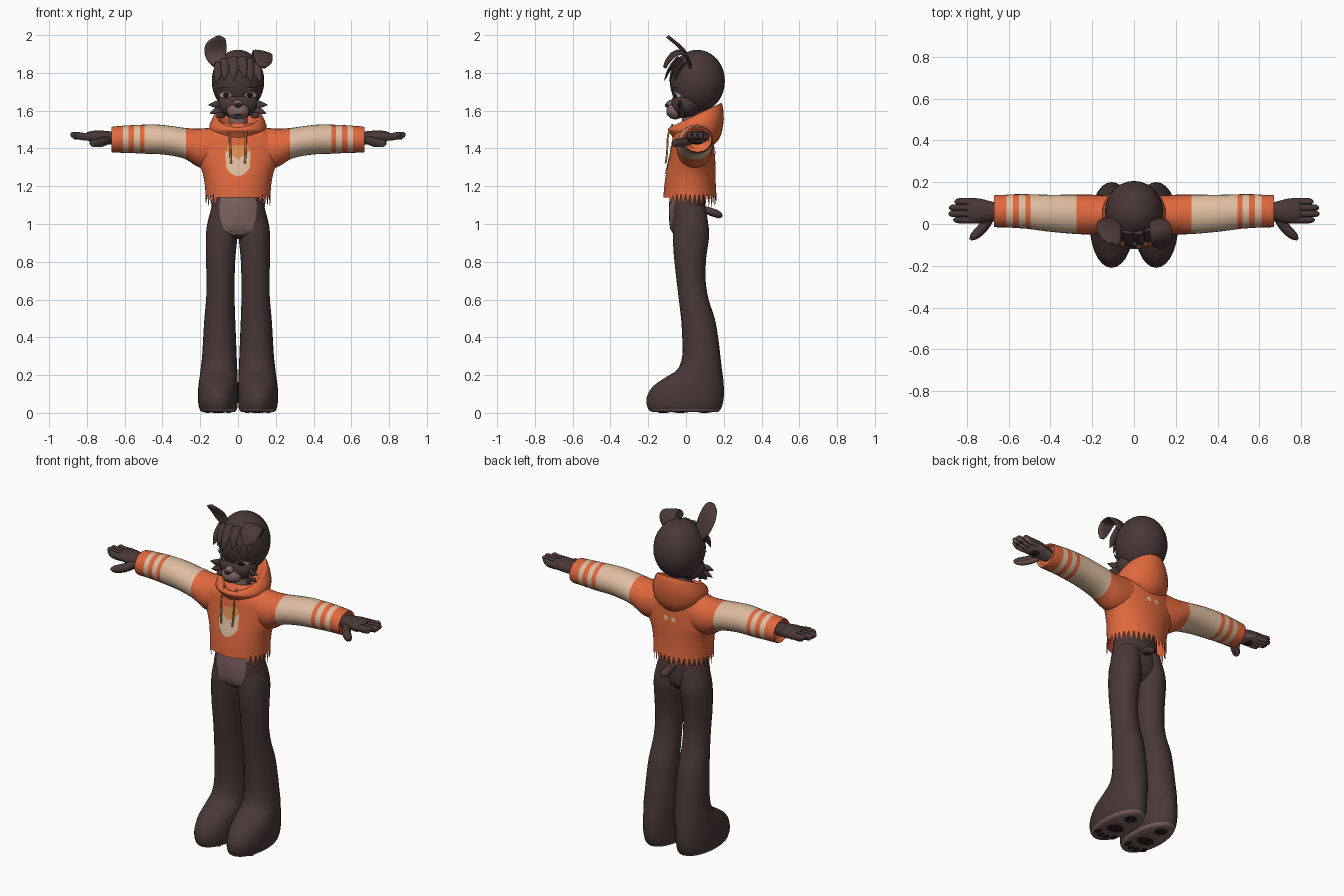
import bpy, bmesh, math, random
from mathutils import Vector as V
from mathutils.bvhtree import BVHTree

random.seed(4)
if "Cube" in bpy.data.objects:
    bpy.data.objects.remove(bpy.data.objects["Cube"])


def material(name, *rgb):
    m = bpy.data.materials.new(name)
    m.use_nodes = True
    m.diffuse_color = (*rgb, 1)
    m.node_tree.nodes["Principled BSDF"].inputs["Base Color"].default_value = (*rgb, 1)
    return m


FUR = material("dark brown fur", .068, .039, .039)
SKIN = material("mauve skin", .21, .12, .12)
ORANGE = material("orange cloth", .75, .14, .048)
CREAM = material("cream cloth", .74, .51, .35)
AMBER = material("amber cloth", .75, .29, .08)
PAD = material("dark pad", .025, .014, .014)
WHITE = material("eye white", .85, .85, .85)


def finish(name, bm, mats, rule=None, angle=50):
    bmesh.ops.recalc_face_normals(bm, faces=bm.faces)
    bm.normal_update()
    for f in bm.faces:
        f.smooth = True
        if rule:
            f.material_index = rule(f.calc_center_median(), f.normal)
    me = bpy.data.meshes.new(name)
    bm.to_mesh(me)
    bm.free()
    for m in mats:
        me.materials.append(m)
    me.set_sharp_from_angle(angle=math.radians(angle))
    ob = bpy.data.objects.new(name, me)
    bpy.context.collection.objects.link(ob)
    return ob


def loft(name, rings, mats, rule=None, seg=24, steps=3, caps=True, tweak=None):
    """Skin over elliptic rings (centre, u, v), eased between the given ones."""
    rings = [[V(p) for p in r] for r in rings]
    pad = [rings[0]] + rings + [rings[-1]]
    eased = []
    for i in range(1, len(pad) - 2):
        for k in range(steps):
            t = k / steps
            eased.append([b + (c - a) * (t / 2) + (a * 2 - b * 5 + c * 4 - d) * (t * t / 2)
                          + (b * 3 - a - c * 3 + d) * (t ** 3 / 2)
                          for a, b, c, d in zip(*pad[i - 1:i + 3])])
    eased.append(rings[-1])
    bm = bmesh.new()
    loops = []
    for c, u, v in eased:
        angles = [math.tau * j / seg for j in range(seg)]
        loops.append([bm.verts.new(c + u * math.cos(a) + v * math.sin(a)) for a in angles])
    for a, b in zip(loops, loops[1:]):
        for j in range(seg):
            bm.faces.new((a[j], a[j - 1], b[j - 1], b[j]))
    if caps:
        bm.faces.new(loops[0])
        bm.faces.new(loops[-1])
    if tweak:
        tweak(loops)
    return finish(name, bm, mats, rule)


def upright(z, x0, x1, y0, y1):
    return ((x0 + x1) / 2, (y0 + y1) / 2, z), ((x1 - x0) / 2, 0, 0), (0, (y1 - y0) / 2, 0)


def sideways(x, z0, z1, y0, y1):
    return (x, (y0 + y1) / 2, (z0 + z1) / 2), (0, (y1 - y0) / 2, 0), (0, 0, (z1 - z0) / 2)


def ball(name, centre, size, mats, rule=None):
    bm = bmesh.new()
    bmesh.ops.create_uvsphere(bm, u_segments=28, v_segments=18, radius=1)
    for v in bm.verts:
        v.co = V(centre) + V(a * b for a, b in zip(v.co, size))
    return finish(name, bm, mats, rule)


def spike(name, root, tip, width, mat, flat=.4):
    root, tip = V(root), V(tip)
    d = tip - root
    side = d.cross(V((0, 1, 0))).normalized() * width
    thick = d.cross(side).normalized() * width * flat
    bend = V((0, -.012, 0))
    loft(name, [(root, side, thick), (root + d * .5 + bend, side * .75, thick * .75),
                (tip, side * .03, thick * .03)], [mat], seg=8)


def patch(name, target, outline, direction, mat, lift=.004):
    """Thin plate in x and z, laid onto the target from front (-1) or back (1)."""
    src = bmesh.new()
    src.from_mesh(target.data)
    tree = BVHTree.FromBMesh(src)
    src.free()
    cx, cz = (sum(p[i] for p in outline) / len(outline) for i in (0, 1))
    edge = [(a[0] + (b[0] - a[0]) * k / 4, a[1] + (b[1] - a[1]) * k / 4)
            for a, b in zip(outline, outline[1:] + outline[:1]) for k in range(4)]
    bm = bmesh.new()

    def put(x, z):
        hit = tree.ray_cast(V((x, direction, z)), V((0, -direction, 0)))[0]
        return bm.verts.new((x, (hit.y if hit else 0) + direction * lift, z))
    mid = put(cx, cz)
    loops = [[put(cx + (x - cx) * r, cz + (z - cz) * r) for x, z in edge] for r in (.35, .7, 1)]
    for j in range(len(edge)):
        bm.faces.new((mid, loops[0][j - 1], loops[0][j]))
        for a, b in zip(loops, loops[1:]):
            bm.faces.new((a[j], a[j - 1], b[j - 1], b[j]))
    return finish(name, bm, [mat])


def oval(x, z, rx, rz, n=12):
    return [(x + rx * math.cos(math.tau * i / n), z + rz * math.sin(math.tau * i / n)) for i in range(n)]


# Lower body
pelvis = loft("pelvis", [upright(*r) for r in (
    (1.3, -.12, .12, -.06, .11), (1.12, -.135, .135, -.085, .1), (1.02, -.155, .155, -.085, .11),
    (.96, -.14, .14, -.075, .1), (.92, -.05, .05, -.03, .06))], [FUR])
patch("belly", pelvis, [(-.085, 1.17), (.085, 1.17), (.1, 1.1), (.095, 1.03), (.075, .97),
                        (.035, .945), (-.035, .945), (-.075, .97), (-.095, 1.03), (-.1, 1.1)], -1, SKIN)
loft("tail", [((.01, .08, 1.08), (.02, 0, 0), (0, 0, .018)), ((.018, .13, 1.065), (.026, 0, 0), (0, 0, .022)),
              ((.022, .175, 1.05), (.024, 0, 0), (0, 0, .02)), ((.024, .192, 1.045), (.008, 0, 0), (0, 0, .006))],
     [FUR], seg=12)

LEG = ((1.1, .0, .137, -.055, .1), (1., .0, .163, -.065, .118), (.93, .003, .17, -.07, .122),
       (.82, .014, .17, -.063, .107), (.7, .018, .166, -.05, .104), (.6, .018, .169, -.038, .12),
       (.5, .015, .178, -.026, .152), (.4, .011, .184, -.02, .17), (.3, .007, .19, -.02, .182),
       (.23, .004, .198, -.045, .19), (.19, .002, .203, -.105, .196), (.14, .001, .21, -.175, .2),
       (.085, .001, .212, -.207, .2), (.04, .002, .209, -.207, .192), (.014, .008, .2, -.195, .18),
       (.004, .02, .188, -.175, .165))
# Hands: finger rows shared by both sides
for s, side in ((1, "left"), (-1, "right")):
    loft(side + "_leg", [upright(z, s * a, s * b, c, d) for z, a, b, c, d in LEG], [FUR, SKIN],
         lambda c, n: int(c.z < .02 and n.z < -.3), seg=28)
    pads = [(.105, -.03, .05, .04), (.105, .1, .035, .035)]
    pads += [(.05 + .037 * i, -.11 - .02 * (i in (1, 2)), .016, .022) for i in range(4)]
    for x, y, rx, ry in pads:
        ball(side + "_foot_pad", (s * x, y, .004), (rx, ry, .004), [PAD])

    under = lambda c, n: int(n.z < -.45)
    loft(side + "_palm", [sideways(s * x, *r) for x, *r in (
        (.6, 1.42, 1.485, .02, .1), (.67, 1.42, 1.49, .015, .105), (.73, 1.425, 1.495, .003, .12),
        (.78, 1.435, 1.492, .003, .124), (.8, 1.445, 1.485, .015, .11))], [FUR, SKIN], under)
    for i, tip in enumerate((.865, .888, .885, .86)):
        y = .02 + .029 * i
        loft(side + "_finger", [sideways(s * x, 1.463 - r + d, 1.463 + r + d, y - r * .85, y + r * .85)
                                for x, r, d in ((.76, .02, 0), (.82, .021, 0), (tip - .015, .017, .008),
                                                (tip, .005, .01))], [FUR, SKIN], under, seg=10)
        ball(side + "_finger_pad", (s * (tip - .03), y, 1.452), (.012, .008, .006), [PAD])
    ball(side + "_palm_pad", (s * .745, .06, 1.43), (.025, .03, .008), [PAD])
    loft(side + "_thumb", [((s * x, y, z), (s * r * .7, r * .7, 0), (0, 0, r)) for x, y, z, r in (
        (.69, .03, 1.445, .024), (.725, -.02, 1.432, .025), (.765, -.058, 1.427, .02), (.783, -.074, 1.428, .006))],
         [FUR, SKIN], under, seg=10)


# Hooded top
def ragged(loops):
    for j, v in enumerate(loops[0]):
        if v.co.y > -.085:
            v.co.z += (-.045 if j % 2 else .03) + random.uniform(-.012, .012)


torso = loft("torso", [upright(z, -x, x, a, b) for z, x, a, b in (
    (1.14, .172, -.12, .162), (1.2, .175, -.115, .158), (1.27, .187, -.105, .156), (1.33, .212, -.09, .155),
    (1.4, .228, -.078, .15), (1.46, .21, -.07, .145), (1.5, .15, -.055, .13), (1.535, .08, -.03, .1))],
    [ORANGE], seg=72, caps=False, tweak=ragged)

SLEEVE = ((.1, 1.3, 1.515, -.045, .135), (.2, 1.298, 1.505, -.05, .14), (.275, 1.342, 1.508, -.048, .14),
          (.34, 1.36, 1.517, -.043, .14), (.42, 1.37, 1.526, -.035, .14), (.495, 1.372, 1.526, -.025, .142),
          (.52, 1.373, 1.525, -.022, .143), (.55, 1.375, 1.524, -.02, .143), (.58, 1.376, 1.522, -.018, .142),
          (.61, 1.377, 1.52, -.016, .14), (.665, 1.379, 1.515, -.015, .138), (.667, 1.388, 1.506, -.007, .13),
          (.655, 1.4, 1.5, 0, .12))
STRIPES = ((.275, .495), (.52, .55), (.58, .61))
for s, side in ((1, "left"), (-1, "right")):
    loft(side + "_sleeve", [sideways(s * x, *r) for x, *r in SLEEVE], [ORANGE, CREAM],
         lambda c, n: int(any(a < abs(c.x) < b for a, b in STRIPES)), seg=28)

loft("hood", [((0, .045, 1.43), (.1, 0, 0), (0, .105, -.01)), ((0, .048, 1.475), (.145, 0, 0), (0, .135, -.01)),
              ((0, .052, 1.525), (.15, 0, 0), (0, .148, .03)), ((0, .05, 1.57), (.125, 0, 0), (0, .142, .062)),
              ((0, .05, 1.572), (.11, 0, 0), (0, .125, .06)), ((0, .045, 1.53), (.08, 0, 0), (0, .09, .04)),
              ((0, .04, 1.49), (.05, 0, 0), (0, .06, .02))], [ORANGE], seg=32)
patch("chest_band", torso, [(-.055, 1.415), (.055, 1.415), (.062, 1.36), (0, 1.33), (-.062, 1.36)], -1, AMBER)
patch("chest_badge", torso, [(-.066, 1.39), (0, 1.34), (.066, 1.39), (.064, 1.3), (.035, 1.265),
                             (0, 1.25), (-.035, 1.265), (-.064, 1.3)], -1, CREAM, .006)
for s, side in ((1, "left"), (-1, "right")):
    patch(side + "_back_square", torso, [(s * .025 + a * .012, 1.375 + b * .012)
          for a, b in ((-1, -1), (1, -1), (1, 1), (-1, 1))], 1, CREAM)
    loft(side + "_drawstring", [((s * x, y, z), (.005, 0, 0), (0, .005, 0)) for x, y, z in (
        (.04, -.07, 1.53), (.042, -.095, 1.47), (.04, -.1, 1.38), (.037, -.108, 1.32))], [AMBER], seg=8)

# Head
loft("neck", [upright(z, -r, r, .03 - r, .03 + r) for z, r in ((1.48, .065), (1.54, .05), (1.64, .055))], [SKIN])
head = ball("head", (0, .06, 1.757), (.139, .146, .165), [FUR])
jaw = ball("jaw", (0, .005, 1.635), (.112, .085, .075), [FUR])
ball("muzzle", (0, -.058, 1.598), (.06, .046, .044), [SKIN])
ball("nose_bridge", (0, -.07, 1.635), (.027, .035, .024), [SKIN])
ball("nose", (0, -.1, 1.628), (.018, .012, .011), [PAD])
ball("mouth", (0, -.083, 1.578), (.03, .02, .004), [PAD])
for s, side in ((1, "left"), (-1, "right")):
    patch(side + "_eyelid", head, oval(s * .067, 1.682, .034, .02), -1, SKIN, .006)
    patch(side + "_eye_white", head, oval(s * .067, 1.681, .028, .014), -1, WHITE, .009)
    patch(side + "_iris", head, oval(s * .063, 1.682, .018, .014), -1, PAD, .012)
    spike(side + "_brow", (s * .035, -.068, 1.71), (s * .105, -.045, 1.722), .01, FUR)
    for z, x, drop in ((1.635, .158, .005), (1.61, .15, .025), (1.585, .115, .02)):
        spike(side + "_cheek_tuft", (s * .08, -.015, z), (s * x, -.035, z - drop), .024, FUR)

# Fringe
for x, z, tx, tz in ((-.09, 1.85, -.118, 1.745), (-.06, 1.87, -.075, 1.76), (-.025, 1.88, -.02, 1.755),
                     (.015, 1.88, .04, 1.77), (.05, 1.87, .07, 1.75), (.09, 1.85, .12, 1.75)):
    spike("fringe_lock", (x, -.045 + abs(x) * .4, z), (tx, -.128 + abs(tx) * .55, tz), .032, FUR)

# Ears
loft("upright_ear", [((x, y, z), (w, -.2 * w, .1 * w), (0, .008, .005)) for x, y, z, w in (
    (-.095, .025, 1.83, .03), (-.113, .012, 1.87, .05), (-.12, -.012, 1.915, .058), (-.118, -.045, 1.95, .056),
    (-.11, -.08, 1.978, .042), (-.105, -.097, 1.993, .014))],
    [FUR, SKIN], lambda c, n: int(n.y < -.25 and n.z < .35 and c.z > 1.85), seg=16)
loft("folded_ear", [((x, y, z), (w, .15 * w, -.2 * w), (0, a, b)) for x, y, z, w, a, b in (
    (.1, .02, 1.83, .03, .009, .003), (.118, .008, 1.88, .045, .009, .003), (.127, -.025, 1.908, .05, .003, .01),
    (.132, -.065, 1.898, .052, -.005, .008), (.133, -.098, 1.86, .044, -.008, .004),
    (.13, -.113, 1.828, .015, -.008, .003))], [FUR, SKIN],
    lambda c, n: int(n.y > .3 and c.y < -.06), seg=16)
